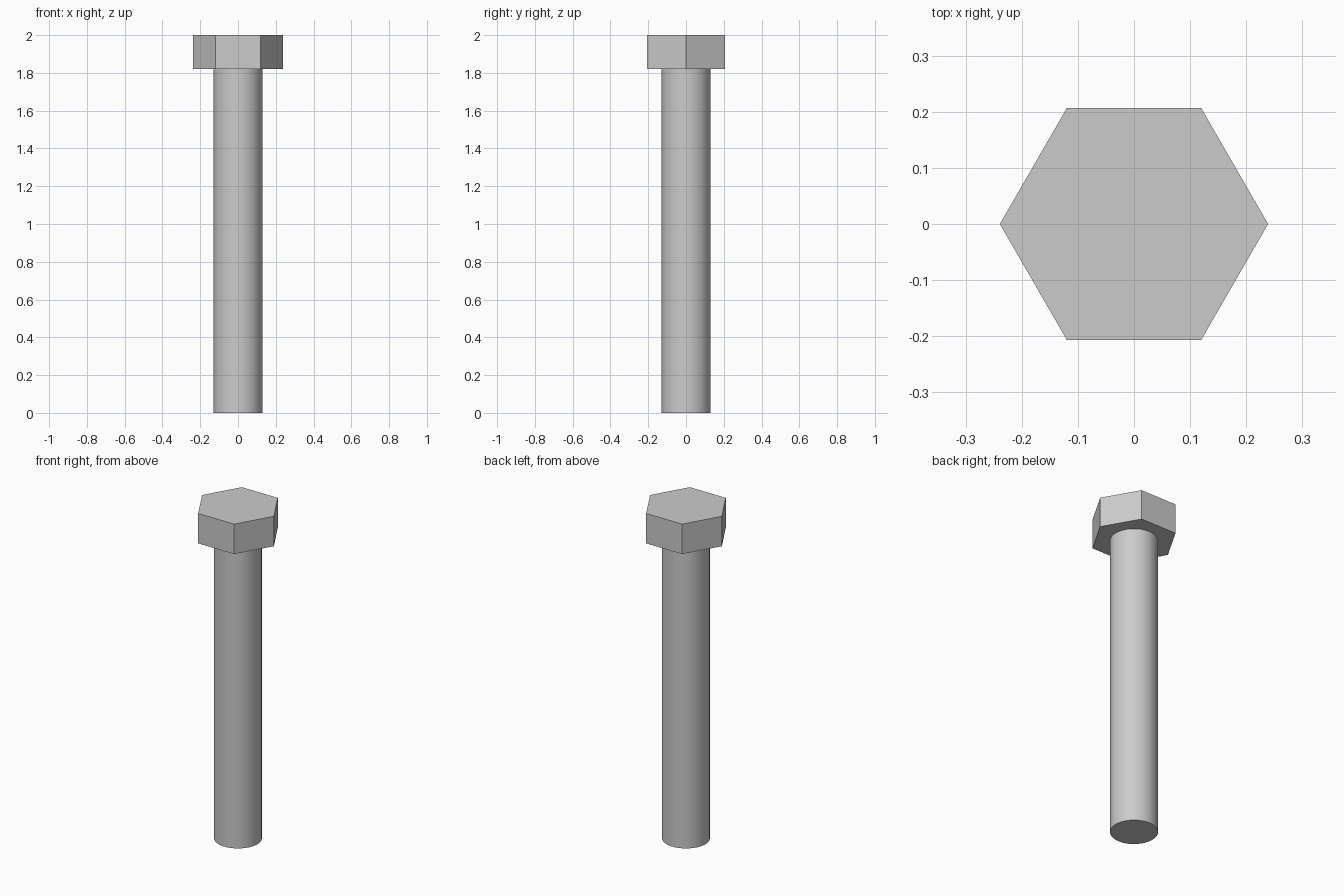
import bpy
import math

cube = bpy.data.objects.get("Cube")
if cube:
    bpy.data.objects.remove(cube, do_unlink=True)

HEIGHT = 2.0
HEAD_BOTTOM = 1.82
HEAD_RADIUS = 0.239
SHAFT_RADIUS = 0.13

# Plain grey metal
steel = bpy.data.materials.new("grey_steel")
steel.use_nodes = True
colour = (0.6, 0.6, 0.6, 1.0)
steel.diffuse_color = colour
steel.node_tree.nodes["Principled BSDF"].inputs["Base Color"].default_value = colour


def prism(name, sides, radius, bottom, top, turn=0.0):
    bpy.ops.mesh.primitive_cylinder_add(
        vertices=sides, radius=radius, depth=top - bottom,
        location=(0, 0, (bottom + top) / 2), rotation=(0, 0, turn))
    part = bpy.context.object
    part.name = name
    part.data.materials.append(steel)
    return part


# Flat-sided hexagonal head, corners pointing left and right
prism("hex_head", 6, HEAD_RADIUS, HEAD_BOTTOM, HEIGHT, math.radians(30))

# Smooth round shaft
prism("shaft", 64, SHAFT_RADIUS, 0.0, HEAD_BOTTOM)
bpy.ops.object.shade_smooth_by_angle(angle=math.radians(30))
